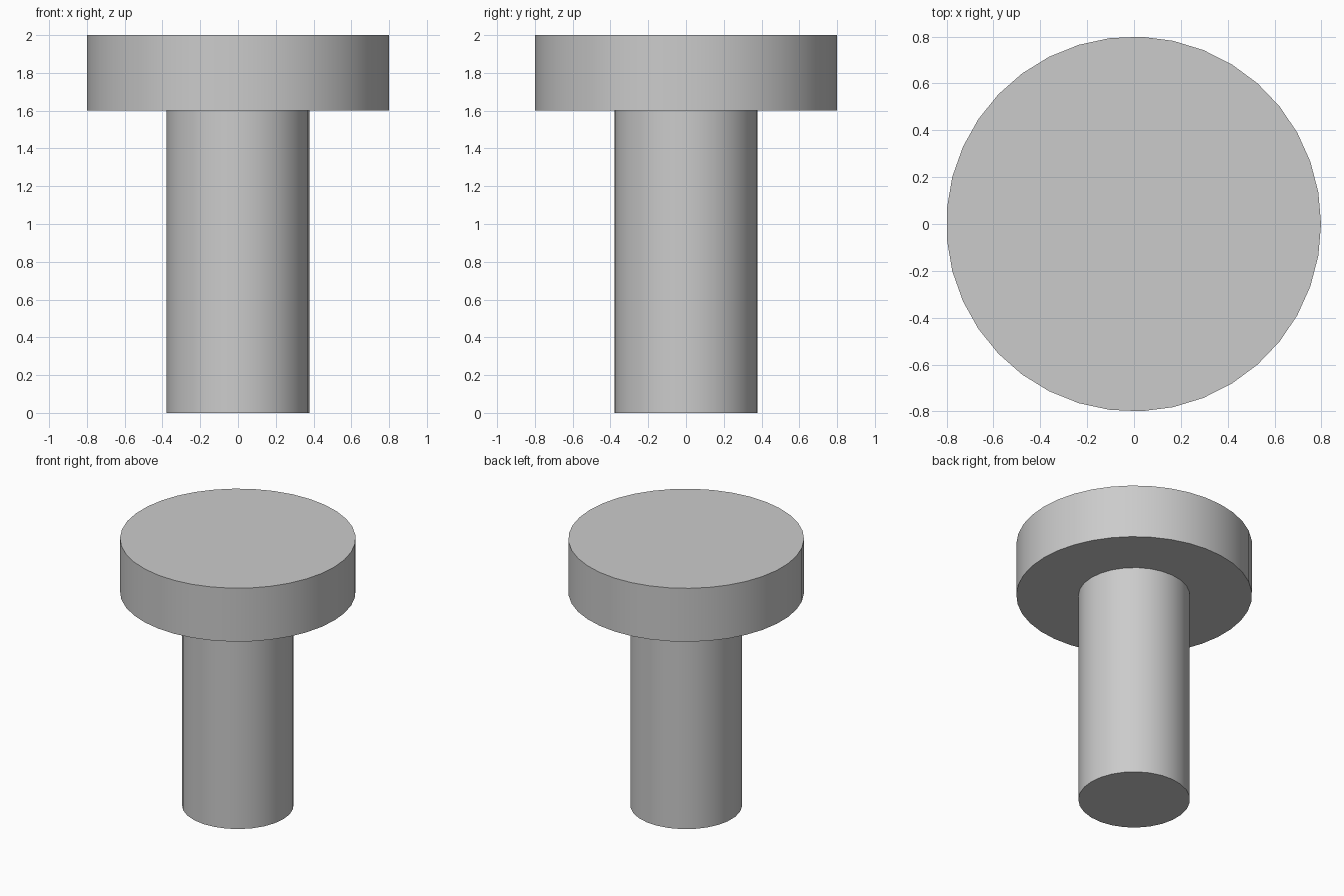
import bpy
import math

cube = bpy.data.objects.get("Cube")
if cube:
    bpy.data.objects.remove(cube, do_unlink=True)

# Single plain grey
GREY = (0.6, 0.6, 0.6, 1.0)
grey = bpy.data.materials.new("plain_grey")
grey.use_nodes = True
grey.diffuse_color = GREY
grey.node_tree.nodes["Principled BSDF"].inputs["Base Color"].default_value = GREY


def cylinder(name, radius, bottom, top, sides):
    """Upright cylinder with one corner on +x, smooth sides and crisp rims."""
    bpy.ops.mesh.primitive_cylinder_add(
        vertices=sides, radius=radius, depth=top - bottom,
        location=(0, 0, (bottom + top) / 2))
    obj = bpy.context.object
    obj.name = name
    # Turn the first corner from +y to +x, then centre the odd-sided outline
    obj.rotation_euler.z = -math.pi / 2
    obj.location.x = -radius * (1 - math.cos(math.pi / sides)) / 2
    bpy.ops.object.transform_apply(location=True, rotation=True, scale=True)
    obj.data.materials.append(grey)
    bpy.ops.object.shade_smooth_by_angle(angle=math.radians(30))
    return obj


# Straight shaft under a wide flat head
cylinder("shaft", 0.379, 0.0, 1.6, 27)
cylinder("head", 0.8, 1.6, 2.0, 37)
